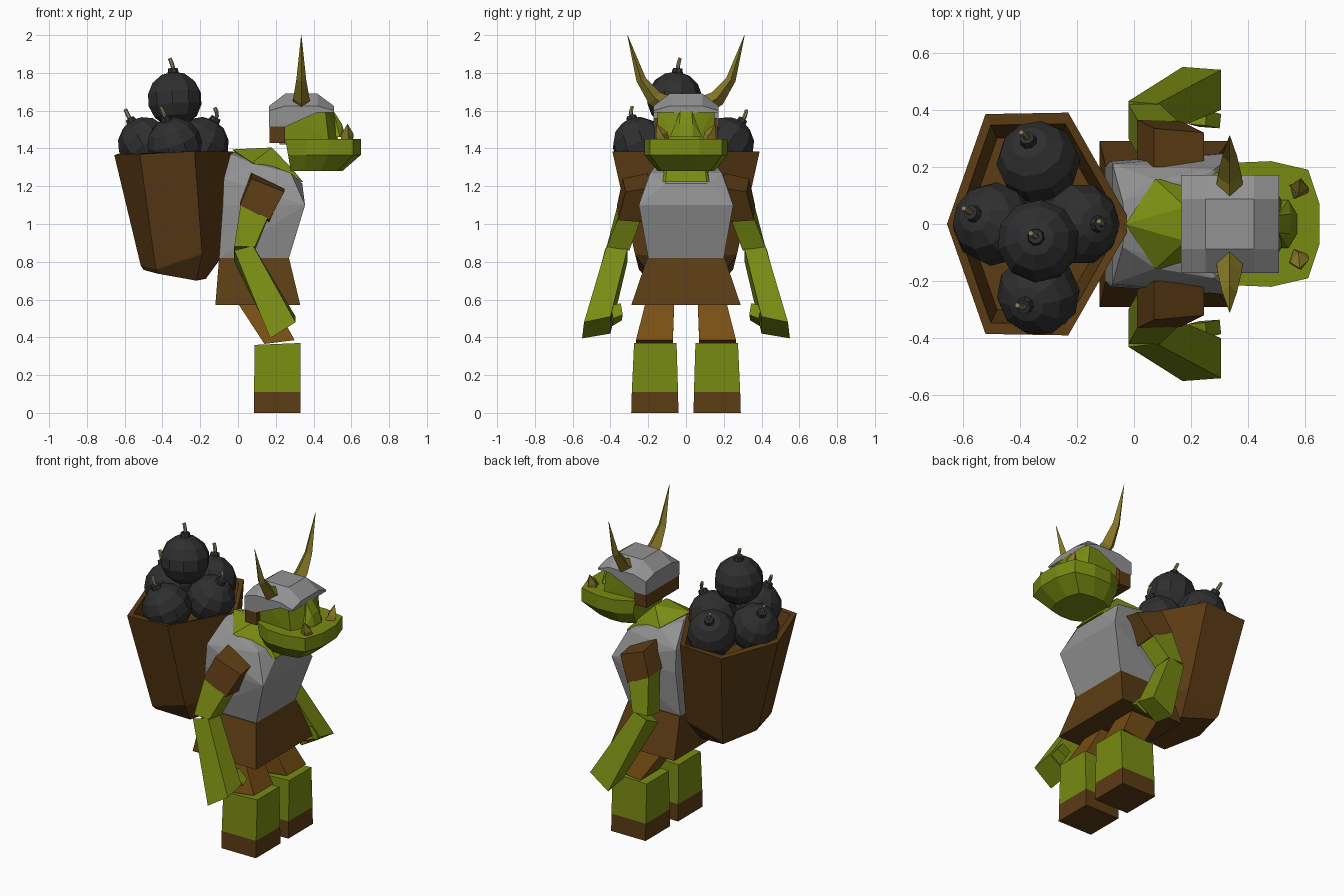
import bpy, bmesh, math
from mathutils import Vector, Matrix

if "Cube" in bpy.data.objects:
    bpy.data.objects.remove(bpy.data.objects["Cube"])


def colour(name, r, g, b):
    m = bpy.data.materials.new(name)
    m.diffuse_color = (r, g, b, 1)
    m.use_nodes = True
    m.node_tree.nodes["Principled BSDF"].inputs["Base Color"].default_value = m.diffuse_color
    return m


GREEN = colour("skin green", 0.19, 0.26, 0.006)
BROWN = colour("dark leather", 0.105, 0.045, 0.007)
TAN = colour("trouser brown", 0.19, 0.08, 0.007)
GREY = colour("steel grey", 0.29, 0.29, 0.29)
BLACK = colour("bomb black", 0.028, 0.028, 0.029)
HORN = colour("horn yellow", 0.24, 0.19, 0.02)
FUSE = colour("fuse cord", 0.25, 0.20, 0.10)


def finish(name, bm, mat):
    bmesh.ops.recalc_face_normals(bm, faces=bm.faces)
    me = bpy.data.meshes.new(name)
    bm.to_mesh(me)
    bm.free()
    ob = bpy.data.objects.new(name, me)
    bpy.context.collection.objects.link(ob)
    me.materials.append(mat)
    return ob


def hull(name, pts, mat):
    """Convex solid around points."""
    bm = bmesh.new()
    vs = [bm.verts.new(p) for p in pts]
    res = bmesh.ops.convex_hull(bm, input=vs)
    loose = {v for v in res["geom_interior"] + res["geom_unused"]
             if isinstance(v, bmesh.types.BMVert) and v.is_valid}
    bmesh.ops.delete(bm, geom=list(loose), context='VERTS')
    bmesh.ops.dissolve_limit(bm, angle_limit=0.02, verts=bm.verts, edges=bm.edges)
    return finish(name, bm, mat)


def sym(pts):
    """Mirror points across the y = 0 plane."""
    return pts + [(x, -y, z) for x, y, z in pts if y]


def loft(name, rings, mat, cap_start=True, cap_end=True):
    bm = bmesh.new()
    rows = [[bm.verts.new(p) for p in r] for r in rings]
    n = len(rows[0])
    for a, b in zip(rows, rows[1:]):
        for i in range(n):
            bm.faces.new((a[i], a[(i + 1) % n], b[(i + 1) % n], b[i]))
    if cap_start:
        bm.faces.new(rows[0])
    if cap_end:
        bm.faces.new(rows[-1])
    return finish(name, bm, mat)


def tube(name, path, radii, sides, mat):
    path = [Vector(p) for p in path]
    rings = []
    for i, p in enumerate(path):
        d = path[min(i + 1, len(path) - 1)] - path[max(i - 1, 0)]
        q = d.to_track_quat('Z', 'Y')
        rings.append([p + q @ Vector((math.cos(t), math.sin(t), 0)) * radii[i]
                      for t in (2 * math.pi * k / sides for k in range(sides))])
    return loft(name, rings, mat)


def rect(x0, x1, y0, y1, z):
    return [(x0, y0, z), (x1, y0, z), (x1, y1, z), (x0, y1, z)]


# Torso, neck and skirt
hull("torso", sym([(-.10, .2, .82), (.27, .2, .82), (.355, .25, 1.1), (-.08, .22, 1.1),
                   (-.075, .21, 1.24), (-.04, .08, 1.37), (-.03, 0, 1.385), (.28, .19, 1.27),
                   (.075, .155, 1.32), (.34, .11, 1.215)]), GREY)
hull("neck", sym([(-.03, 0, 1.395), (.075, .158, 1.325), (.33, .125, 1.222), (.345, .11, 1.222),
                  (.18, .06, 1.405), (.28, .10, 1.30), (.1, .05, 1.25)]), GREEN)
loft("skirt", [rect(-.12, .33, -.29, .29, .57), rect(-.10, .27, -.205, .205, .82)], BROWN)

for s in (1, -1):
    side = "left" if s > 0 else "right"

    def m(pts):
        return [(x, s * y, z) for x, y, z in pts]

    # Legs and boots
    loft(side + "_thigh", [m([(.14, .07, .365), (.30, .07, .385), (.30, .265, .385), (.14, .265, .365)]),
                           m([(-.04, .06, .64), (.16, .06, .64), (.16, .2, .64), (-.04, .2, .64)])], TAN)
    loft(side + "_shin", [m(rect(.085, .33, .042, .287, .11)),
                          m([(.088, .05, .36), (.33, .05, .37), (.33, .275, .37), (.088, .275, .36)])], GREEN)
    loft(side + "_boot", [m(rect(.085, .33, .04, .29, 0)), m(rect(.085, .33, .042, .287, .11))], BROWN)

    # Sleeve, upper arm, forearm, thumb
    loft(side + "_sleeve", [m([(.07, .20, 1.27), (.245, .20, 1.19), (.245, .32, 1.17), (.07, .335, 1.24)]),
                            m([(.01, .23, 1.11), (.165, .23, 1.01), (.165, .36, 1.02), (.01, .365, 1.10)])], BROWN)
    loft(side + "_upper_arm", [m([(.015, .24, 1.11), (.155, .24, 1.02), (.155, .36, 1.03), (.015, .36, 1.11)]),
                               m([(-.02, .30, .86), (.09, .30, .86), (.09, .42, .88), (-.02, .42, .88)])], GREEN)
    loft(side + "_forearm", [m([(-.02, .31, .80), (.09, .31, .87), (.08, .42, .885), (-.02, .43, .86)]),
                             m([(.17, .40, .42), (.305, .40, .51), (.305, .54, .48), (.17, .55, .395)])], GREEN)
    loft(side + "_thumb", [m([(.23, .34, .49), (.30, .335, .52), (.305, .385, .50), (.235, .39, .46)]),
                           m([(.19, .35, .55), (.25, .345, .58), (.255, .40, .57), (.20, .40, .54)])], GREEN)

    # Horns and tusks
    tube(side + "_horn", m([(.335, .10, 1.63), (.335, .165, 1.665), (.335, .238, 1.765), (.335, .31, 2.0)]),
         [.05, .043, .026, .001], 4, HORN)
    tube(side + "_tusk", m([(.575, .12, 1.44), (.58, .13, 1.475), (.58, .155, 1.53)]),
         [.037, .033, .001], 4, HORN)

# Head: jaw, skull, nose
half = [(.65, .07), (.61, .19), (.48, .22), (.36, .215), (.25, .16)]
outline = half + [(x, -y) for x, y in reversed(half)]
loft("jaw", [[(.28 + (x - .25) * .68, y * .68, 1.28) for x, y in outline],
             [(max(x, .265), y, 1.365) for x, y in outline],
             [(x, y, 1.45) for x, y in outline]], GREEN)
hull("skull", sym([(.22, .13, 1.42), (.22, .14, 1.62), (.46, .15, 1.62), (.5, .05, 1.62),
                   (.48, .15, 1.44), (.53, .06, 1.44)]), GREEN)
hull("nose", sym([(.505, .03, 1.6), (.57, .035, 1.46), (.54, .085, 1.46), (.46, .08, 1.46),
                  (.55, .035, 1.53)]), GREEN)

# Helmet: faceted grid top with a skirt dropping lower at the back
xs, ys = (.165, .25, .42, .508), (-.172, -.087, .087, .172)
bm = bmesh.new()
grid = [[bm.verts.new((x, y, 1.69 if 0 < i < 3 and 0 < j < 3 else
                       1.60 if i in (0, 3) and j in (0, 3) else 1.625))
         for j, y in enumerate(ys)] for i, x in enumerate(xs)]
for i in range(3):
    for j in range(3):
        bm.faces.new((grid[i][j], grid[i + 1][j], grid[i + 1][j + 1], grid[i][j + 1]))
rim = [e for e in bm.edges if e.is_boundary]
low = bmesh.ops.extrude_edge_only(bm, edges=rim)["geom"]
for v in (g for g in low if isinstance(g, bmesh.types.BMVert)):
    v.co.z = 1.515 if v.co.x < .3 else 1.59
finish("helmet", bm, GREY)
loft("helmet_neck_guard", [rect(.167, .25, -.165, .165, 1.43), rect(.167, .25, -.168, .168, 1.56)], BROWN)

# Basket: open six-sided shell with a sunken inside
top = [(-.655, 0, 1.365), (-.52, .385, 1.37), (-.23, .39, 1.385), (-.025, .03, 1.385),
       (-.025, -.03, 1.385), (-.23, -.39, 1.385), (-.52, -.385, 1.37)]
mid = [(-.515, 0, .78), (-.435, .25, .76), (-.19, .27, .84), (-.09, .06, .82),
       (-.09, -.06, .82), (-.19, -.27, .84), (-.435, -.25, .76)]
base = [(-.50, 0, .757), (-.425, .23, .737), (-.22, .17, .70), (-.17, .04, .71),
        (-.17, -.04, .71), (-.22, -.17, .70), (-.425, -.23, .737)]


def shrink(ring, f, z):
    return [(-.335 + (x + .335) * f, y * f, z) for x, y, _ in ring]


loft("basket", [base, mid, top, shrink(top, .9, 1.375), shrink(top, .78, 1.15)], BROWN)

# Bombs with cap and bent fuse, each leaning towards its fuse
R = .147
bombs = [((-.335, -.06, 1.66), (-.06, .10, 1)), ((-.49, 0, 1.42), (-.6, .3, 1)),
         ((-.195, 0, 1.42), (.55, 0, 1)), ((-.335, .215, 1.42), (-.3, .65, 1)),
         ((-.335, -.245, 1.42), (-.35, -.3, 1))]
for i, (c, lean) in enumerate(bombs):
    c, q = Vector(c), Vector(lean).to_track_quat('Z', 'Y')
    bm = bmesh.new()
    bmesh.ops.create_uvsphere(bm, u_segments=10, v_segments=7, radius=R,
                              matrix=Matrix.Translation(c) @ q.to_matrix().to_4x4())
    finish(f"bomb_{i + 1}", bm, BLACK)
    up = q @ Vector((0, 0, 1))
    tube(f"bomb_cap_{i + 1}", [c + up * R * .9, c + up * (R + .018)], [.032, .026], 8, BLACK)
    p = c + up * (R + .01)
    bend = Vector((-.4, .25, .9)).normalized()
    tube(f"bomb_fuse_{i + 1}", [p, p + up * .018, p + up * .025 + bend * .015, p + up * .025 + bend * .04],
         [.011, .011, .011, .010], 6, FUSE)
